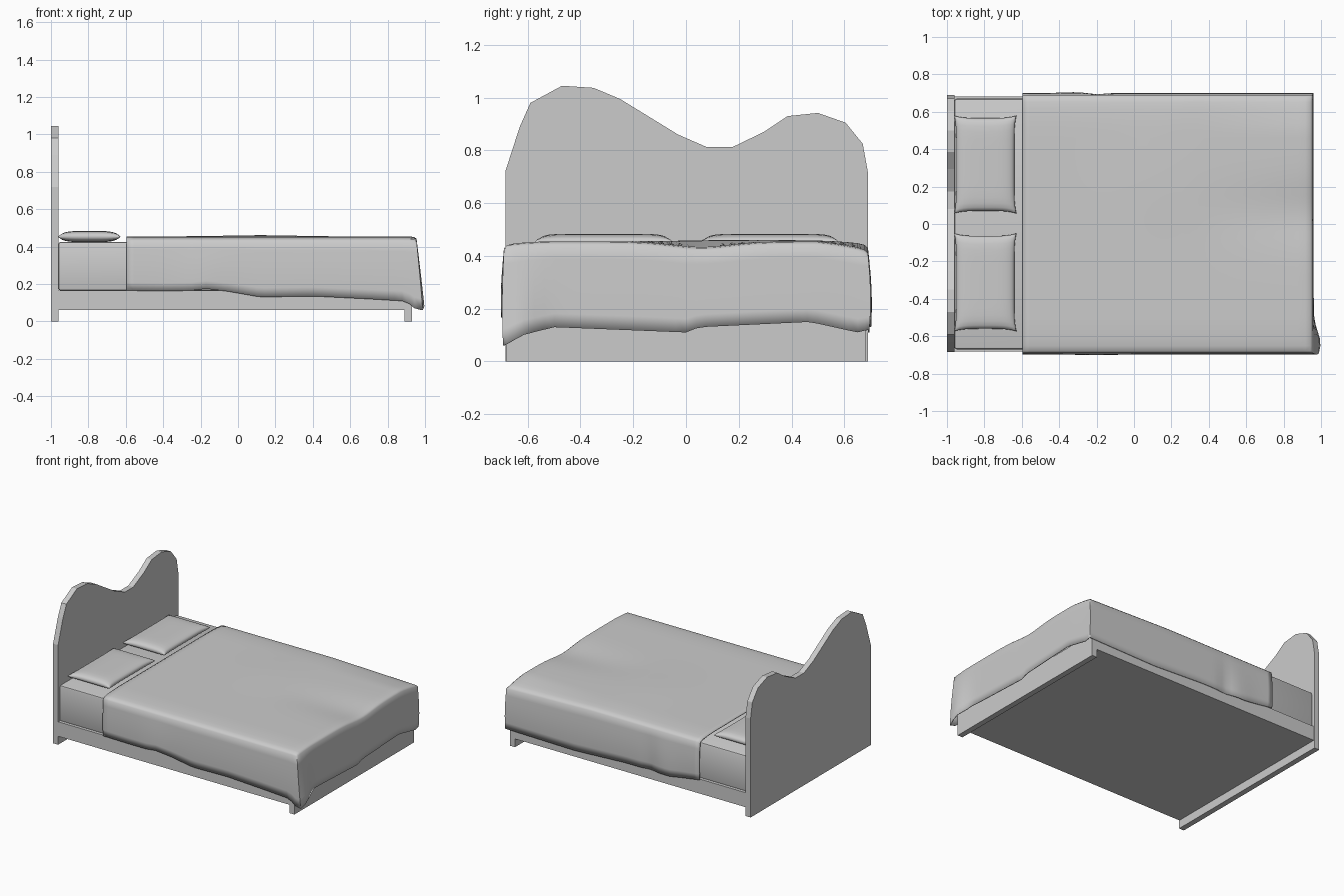
import bpy, bmesh, math

if "Cube" in bpy.data.objects:
    bpy.data.objects.remove(bpy.data.objects["Cube"])

grey = bpy.data.materials.new("light grey")
grey.diffuse_color = (0.6, 0.6, 0.6, 1)
grey.use_nodes = True
grey.node_tree.nodes["Principled BSDF"].inputs["Base Color"].default_value = grey.diffuse_color


def finish(bm, name, smooth=0):
    bmesh.ops.recalc_face_normals(bm, faces=bm.faces[:])
    mesh = bpy.data.meshes.new(name)
    bm.to_mesh(mesh)
    bm.free()
    mesh.materials.append(grey)
    ob = bpy.data.objects.new(name, mesh)
    bpy.context.collection.objects.link(ob)
    if smooth:
        bpy.ops.object.select_all(action='DESELECT')
        ob.select_set(True)
        bpy.context.view_layer.objects.active = ob
        bpy.ops.object.shade_smooth_by_angle(angle=math.radians(smooth))
    return ob


def box(name, lo, hi, bevel=0):
    bm = bmesh.new()
    bmesh.ops.create_cube(bm, size=1)
    for v in bm.verts:
        v.co = [(a + b) / 2 + c * (b - a) for a, b, c in zip(lo, hi, v.co)]
    if bevel:
        bmesh.ops.bevel(bm, geom=bm.edges[:], offset=bevel, segments=2,
                        profile=0.5, affect='EDGES')
    return finish(bm, name, 40 if bevel else 0)


def lerp(points, t):
    """Piecewise linear lookup in a list of (t, value)."""
    for (a, va), (b, vb) in zip(points, points[1:]):
        if t <= b:
            return va + (vb - va) * max(0, (t - a) / (b - a))
    return points[-1][1]


def bump(t, centre, width):
    return math.exp(-((t - centre) / width) ** 2)


# Headboard: wavy outline extruded in x
outline = [(-.685, 0), (-.685, .72), (-.63, .89), (-.59, .98), (-.47, 1.045),
           (-.35, 1.037), (-.25, .995), (-.03, .86), (.08, .812), (.175, .812),
           (.295, .87), (.385, .93), (.5, .942), (.605, .905), (.67, .825),
           (.69, .715), (.69, 0)]
bm = bmesh.new()
face = bm.faces.new([bm.verts.new((-1, y, z)) for y, z in outline])
ext = bmesh.ops.extrude_face_region(bm, geom=[face])
for v in ext['geom']:
    if isinstance(v, bmesh.types.BMVert):
        v.co.x = -.96
finish(bm, "headboard")

# Frame, foot rail and mattress
box("bed_base", (-.96, -.683, .06), (.93, .683, .165))
box("foot_rail", (.89, -.683, 0), (.93, .683, .06))
box("mattress", (-.96, -.67, .165), (.92, .67, .425), .012)

# Blanket: rounded top sheet with skirts on three sides
X0, X1, W, NX, NY = -.595, .955, .69, 40, 36
front_hem = [(-.6, .165), (-.4, .162), (-.25, .165), (-.17, .175), (-.05, .16),
             (.12, .13), (.4, .135), (.7, .12), (.9, .108), (.955, .06)]
back_hem = [(-.6, .165), (-.36, .13), (0, .13), (.4, .11), (.96, .12)]
foot_hem = [(-.69, .06), (-.62, .10), (-.5, .13), (0, .11), (.05, .13),
            (.47, .15), (.65, .11), (.69, .12)]


def top_height(x, y):
    near_foot = max(0, (x - .3) / .65)
    z = .455 - .012 * max(0, (abs(y) - .5) / .19) ** 2
    z -= .022 * near_foot * bump(y, .06, .16)
    z -= .02 * near_foot * max(0, (y - .5) / .19)
    return z + .006 * bump(x, .12, .25) * bump(y, .25, .3)


def spaced(n, lo, hi, ends):
    """Even spacing with close rows beside the folded edges."""
    inner = [lo + (hi - lo) * i / n for i in range(n + 1)]
    return sorted(inner + [e + s * .012 for e, s in ends])


bm = bmesh.new()
xs = spaced(NX, X0, X1, [(X1, -1)])
ys = spaced(NY, -W, W, [(-W, 1), (W, -1)])
top = []
for x in xs:
    row = []
    for y in ys:
        edge = min(X1 - x, W - abs(y))
        drop = .014 if edge < .001 else .004 if edge < .013 else 0
        row.append(bm.verts.new((x, y, top_height(x, y) - drop)))
    top.append(row)
for a, b in zip(top, top[1:]):
    for j in range(len(ys) - 1):
        bm.faces.new((a[j], b[j], b[j + 1], a[j + 1]))
rim = ([(r[0], 'front') for r in top[:-1]] + [(v, 'foot') for v in top[-1]]
       + [(r[-1], 'back') for r in reversed(top[:-1])])
columns = []
for v, side in rim:
    x, y, z = v.co
    if side == 'foot':
        hem = lerp(foot_hem, y)
    else:
        hem = lerp(front_hem if side == 'front' else back_hem, x)
    column = [v]
    for k in range(1, 7):
        t = k / 6
        dx = dy = 0
        if side == 'foot':
            dx = .006 * math.sin(t * math.pi / 2)
            dx += .036 * t * bump(y, -.64, .09)
        if side == 'front' or y < -W + .001:
            dy = -.007 * math.sin(t * 2.6) - .007 * t * bump(x, -.2, .13)
        elif side == 'back' or y > W - .001:
            dy = .010 * math.sin(t * 2.6) + .007 * t * bump(x, -.32, .1)
            dy -= .012 * t * bump(x, -.2, .05)
        column.append(bm.verts.new((x + dx, y + dy, z + (hem - z) * t)))
    columns.append(column)
for a, b in zip(columns, columns[1:]):
    for k in range(6):
        bm.faces.new((a[k], a[k + 1], b[k + 1], b[k]))
blanket = finish(bm, "blanket", 70)
shell = blanket.modifiers.new("cloth thickness", 'SOLIDIFY')
shell.thickness = .006
shell.offset = -1


# Pillows: puffed sheets with pulled-in edges and pointed corners
def pillow(name, cy):
    n, hx, hy = 16, .167, .262
    bm = bmesh.new()
    steps = [math.sin(math.pi / 2 * (2 * i / n - 1)) for i in range(n + 1)]
    layers = []
    for sign in (1, -1):
        layer = []
        for u in steps:
            row = []
            for v in steps:
                puff = max(0, (1 - u ** 4) * (1 - v ** 8)) ** .42
                x = -.795 + u * (hx - .012 * (1 - v ** 6))
                y = cy + v * (hy - .014 * (1 - u ** 4))
                z = .453 + sign * (.031 if sign > 0 else .029) * puff
                row.append(bm.verts.new((x, y, z)))
            layer.append(row)
        layers.append(layer)
        for a, b in zip(layer, layer[1:]):
            for j in range(n):
                bm.faces.new((a[j], b[j], b[j + 1], a[j + 1]))
    bmesh.ops.remove_doubles(bm, verts=bm.verts[:], dist=.0003)
    finish(bm, name, 80)


pillow("pillow_back", .318)
pillow("pillow_front", -.312)
